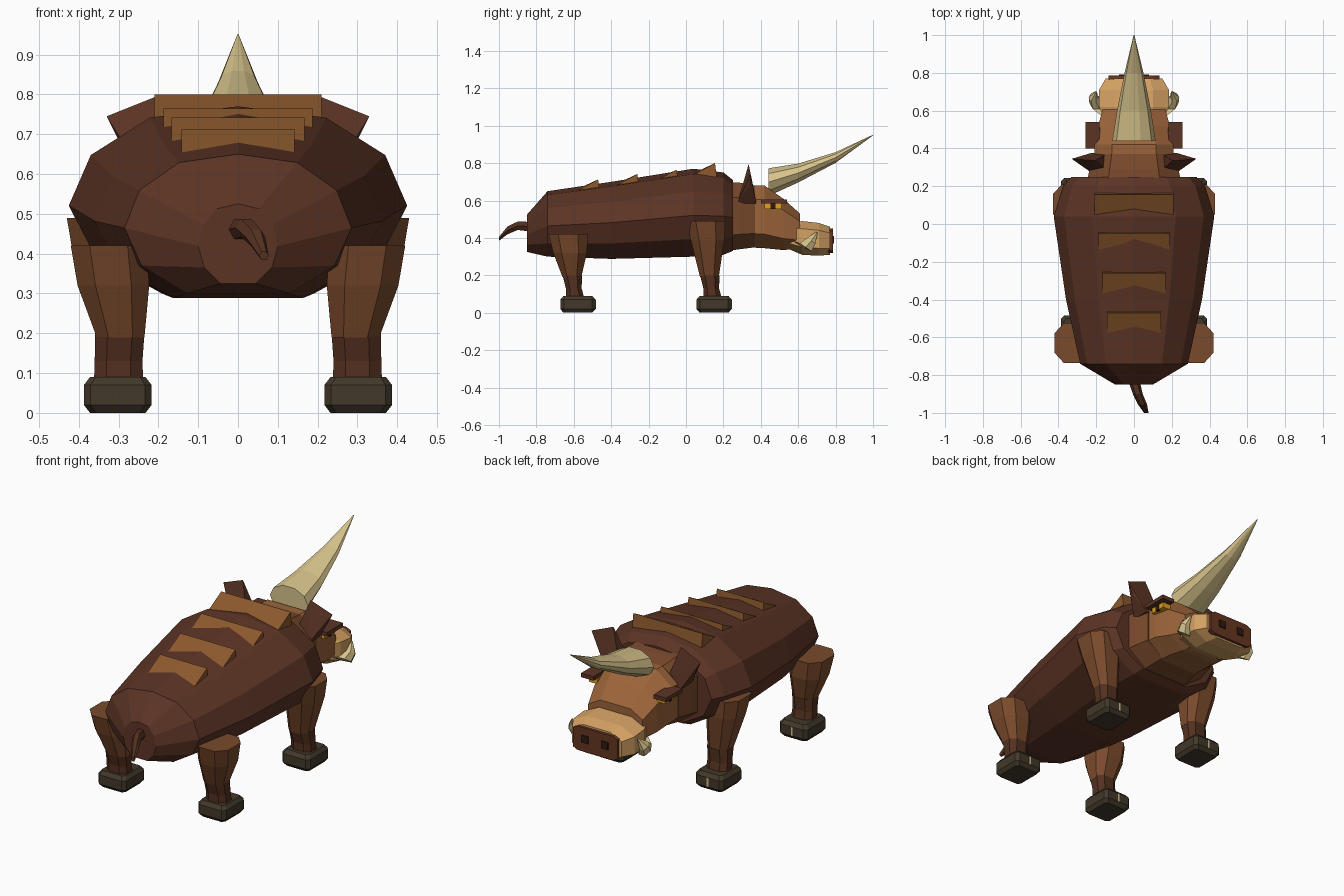
import bpy, bmesh
from mathutils import Vector
from math import sin, cos, pi

if "Cube" in bpy.data.objects:
    bpy.data.objects.remove(bpy.data.objects["Cube"])

def mat(name, hexa):
    m = bpy.data.materials.new(name)
    c = [int(hexa[i:i + 2], 16) / 255 for i in (0, 2, 4)]
    m.diffuse_color = [((v + .055) / 1.055) ** 2.4 for v in c] + [1]
    m.use_nodes = True
    m.node_tree.nodes["Principled BSDF"].inputs["Base Color"].default_value = m.diffuse_color
    return m

HIDE, LIMB = mat("hide", "5c3425"), mat("limb", "7a4a2c")
HEAD, SNOUT = mat("face", "9c643a"), mat("muzzle", "d6a264")
PLATE, SHIN = mat("plate", "8c592d"), mat("shin", "53301f")
HORN, HOOF = mat("ivory", "d8c48c"), mat("hoof", "42382a")
NOSE, EYE, DARK = mat("nose", "673722"), mat("eye", "e0a020"), mat("dark", "2e1a12")

def finish(name, bm, m):
    bmesh.ops.recalc_face_normals(bm, faces=bm.faces)
    me = bpy.data.meshes.new(name)
    bm.to_mesh(me)
    bm.free()
    me.materials.append(m)
    o = bpy.data.objects.new(name, me)
    bpy.context.collection.objects.link(o)
    return o

def loft(name, rings, m):
    bm = bmesh.new()
    vs = [[bm.verts.new(p) for p in r] for r in rings]
    n = len(vs[0])
    for a, b in zip(vs, vs[1:]):
        for i in range(n):
            bm.faces.new((a[i], a[(i + 1) % n], b[(i + 1) % n], b[i]))
    bm.faces.new(vs[0])
    bm.faces.new(vs[-1])
    return finish(name, bm, m)

def hull(name, pts, m):
    bm = bmesh.new()
    for p in pts:
        bm.verts.new(p)
    bmesh.ops.convex_hull(bm, input=bm.verts)
    return finish(name, bm, m)

def box(name, c, s, m):
    return hull(name, [[c[k] + d[k] * s[k] / 2 for k in range(3)]
                       for d in [(i, j, k) for i in (-1, 1) for j in (-1, 1) for k in (-1, 1)]], m)

def oct_y(y, w, z0, z1, cx=0, c=.55):
    # chamfered octagon standing across y
    zc, h = (z0 + z1) / 2, (z1 - z0) / 2
    return [(cx + a * w, y, zc + b * h) for a, b in
            ((1, c), (c, 1), (-c, 1), (-1, c), (-1, -c), (-c, -1), (c, -1), (1, -c))]

def oct_z(z, x, y, rx, ry, c=.5):
    # chamfered octagon lying at height z
    return [(x + a * rx, y + b * ry, z) for a, b in
            ((1, c), (c, 1), (-c, 1), (-1, c), (-1, -c), (-c, -1), (c, -1), (1, -c))]

# Barrel body
HALF = [(.52, .94), (.87, .74), (1, .47), (.85, .2), (.45, 0)]
SECT = [(0, 1)] + HALF + [(-a, b) for a, b in reversed(HALF)]
def barrel(y, w, z0, z1):
    return [(a * w, y, z0 + b * (z1 - z0)) for a, b in SECT]
loft("body", [barrel(*r) for r in (
    (-.85, .10, .325, .525), (-.74, .285, .30, .65), (-.4, .36, .288, .70),
    (.04, .425, .30, .77), (.2, .375, .31, .75), (.25, .33, .33, .71))], HIDE)

# Neck, head, muzzle and nose
loft("neck", [oct_y(*r) for r in ((.22, .25, .33, .70), (.29, .235, .34, .695), (.37, .215, .35, .68))], LIMB)
loft("head", [oct_y(*r) for r in ((.33, .21, .35, .68), (.42, .21, .345, .68),
                                  (.52, .19, .335, .61), (.61, .165, .345, .53))], HEAD)
loft("muzzle", [oct_y(*r) for r in ((.55, .15, .34, .48), (.62, .185, .31, .49),
                                    (.71, .185, .305, .48), (.77, .15, .31, .46))], SNOUT)
loft("nose", [oct_y(y, .135, .32, .45, c=.8) for y in (.755, .785)], NOSE)

# Forehead horn: centre line with widths and heights
loft("horn", [[(w * cos(i * pi / 5), y, z + h * sin(i * pi / 5)) for i in range(10)]
              for y, z, w, h in ((.44, .698, .115, .078), (.6, .747, .09, .053),
                                 (.8, .83, .05, .03), (1, .95, .002, .002))], HORN)

# Back plates, each a wedge with a notched rear edge
for i, (w, y, z) in enumerate(((.21, .155, .80), (.187, -.05, .765), (.167, -.26, .742), (.142, -.47, .713))):
    back = [(-w, y - .11, z - .06), (0, y - .075, z - .035), (w, y - .11, z - .06)]
    top = [(-w, y, z), (0, y, z), (w, y, z)]
    low = [(x, y + .01, z - .075) for x in (-w, 0, w)]
    loft(f"back_plate_{i + 1}", [[top[k], back[k], low[k]] for k in range(3)], PLATE)

# Tail
loft("tail", [[(x + r * cos(k * pi / 3), y, z + r * sin(k * pi / 3)) for k in range(6)]
              for x, y, z, r in ((-.0, -.83, .46, .03), (.02, -.9, .465, .026),
                                 (.045, -.955, .44, .024), (.065, -1, .395, .012))], SHIN)

for s, side in ((1, "right"), (-1, "left")):
    # Legs with shin, hoof and toe groove
    for part, y, x, zt, yh in (("front", .115, .335, .49, .15), ("rear", -.62, .325, .42, -.578)):
        loft(f"{part}_{side}_thigh", [oct_z(*r) for r in (
            (zt, s * x, y - .01, .095, .105), (zt - .1, s * (x - .012), y, .09, .09),
            (.19, s * .295, y + .01, .06, .05))], LIMB)
        loft(f"{part}_{side}_shin", [oct_z(*r) for r in (
            (.2, s * .297, y + .012, .062, .052), (.13, s * .3, y + .02, .06, .042),
            (.07, s * .3, y + .028, .062, .05))], SHIN)
        loft(f"{part}_{side}_hoof", [oct_z(z, s * .302, yh, .085 * k, .094 * k, .8) for z, k in
                                    ((0, .82), (.02, 1), (.07, 1), (.09, .82))], HOOF)
        box(f"{part}_{side}_toe_mark", (s * .302, yh + .093, .045), (.01, .006, .05), HORN)
    # Ear
    hull(f"{side}_ear", [(s * a, b, c) for a, b, c in (
        (.205, .335, .795), (.33, .345, .745), (.30, .345, .685), (.14, .28, .6),
        (.14, .375, .6), (.23, .275, .585), (.23, .375, .585))], HIDE)
    # Eye, brow, nostril
    box(f"{side}_eye", (s * .205, .465, .57), (.05, .09, .03), EYE)
    box(f"{side}_pupil", (s * .225, .465, .57), (.016, .025, .032), DARK)
    box(f"{side}_brow", (s * .22, .47, .595), (.075, .14, .022), HIDE)
    box(f"{side}_nostril", (s * .06, .786, .39), (.04, .012, .04), DARK)
    # Tusk
    path = ((.16, .60, .365, .03), (.2, .64, .35, .036), (.215, .67, .385, .025), (.2, .70, .43, .004))
    loft(f"{side}_tusk", [[(s * x + r * cos(k * pi / 3), y + r * sin(k * pi / 3), z - .7 * r * sin(k * pi / 3))
                          for k in range(6)] for x, y, z, r in path], HORN)
